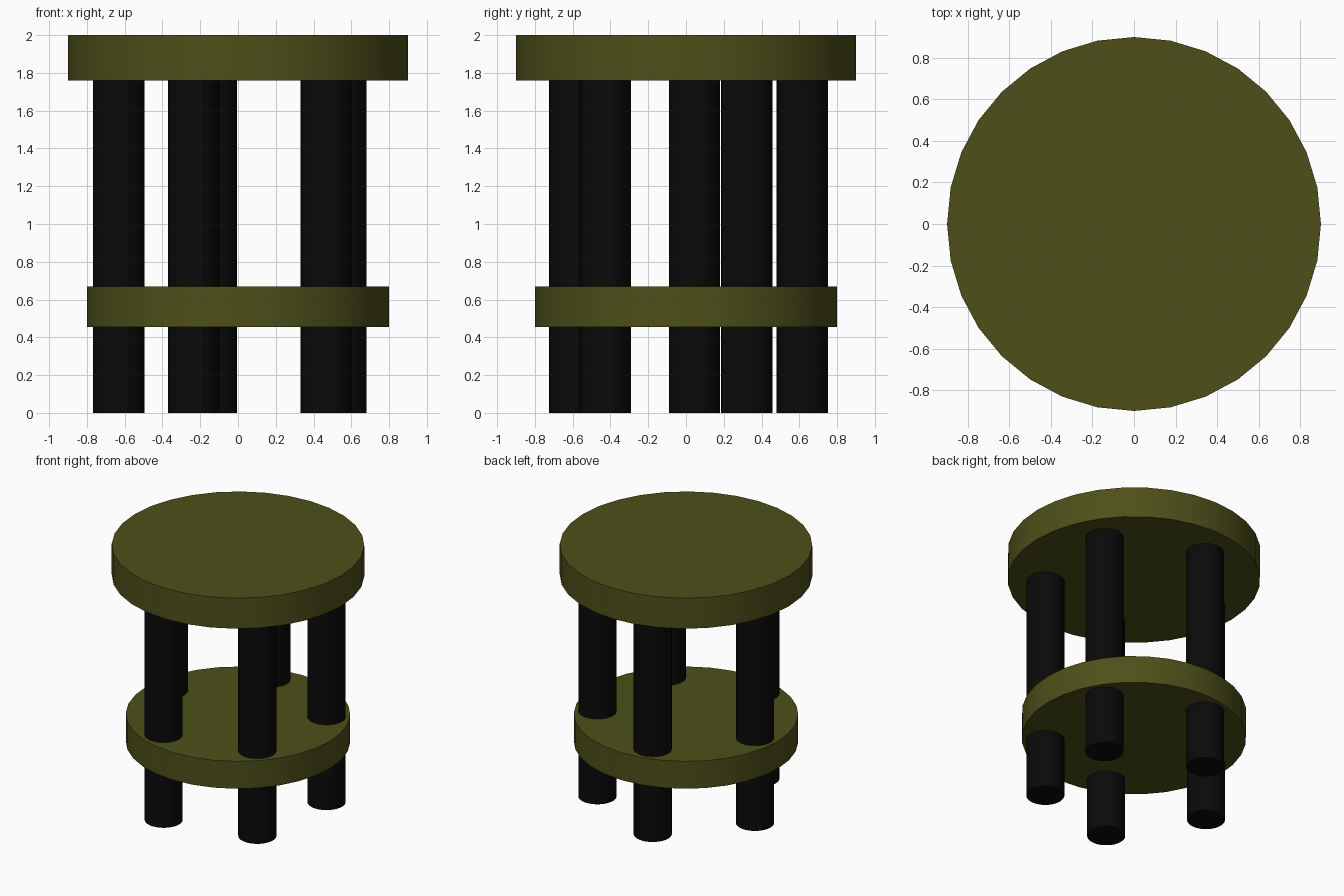
import bpy
import math

if "Cube" in bpy.data.objects:
    bpy.data.objects.remove(bpy.data.objects["Cube"])


def material(name, color):
    mat = bpy.data.materials.new(name)
    mat.diffuse_color = (*color, 1.0)
    mat.use_nodes = True
    mat.node_tree.nodes["Principled BSDF"].inputs["Base Color"].default_value = mat.diffuse_color
    return mat


def disc(name, x, y, z0, z1, radius, mat):
    """Upright 32-sided cylinder from z0 to z1 with smooth sides and crisp rims."""
    bpy.ops.mesh.primitive_cylinder_add(
        vertices=32, radius=radius, depth=z1 - z0, location=(x, y, (z0 + z1) / 2))
    obj = bpy.context.object
    obj.name = name
    obj.data.materials.append(mat)
    bpy.ops.object.shade_smooth_by_angle(angle=math.radians(30))
    return obj


olive = material("olive", (0.075, 0.08, 0.01))
black = material("black", (0.003, 0.003, 0.003))

# Round seat and the smaller lower shelf
disc("seat", 0, 0, 1.76, 2.0, 0.90, olive)
disc("shelf", 0, 0, 0.455, 0.67, 0.80, olive)

# Five legs in a slightly uneven ring, running through the shelf up to the seat
leg_spots = [(0.545, 0.322), (-0.142, 0.616), (-0.632, 0.045),
             (-0.235, -0.588), (0.467, -0.427)]
for i, (x, y) in enumerate(leg_spots, 1):
    disc(f"leg_{i}", x, y, 0, 1.77, 0.136, black)
